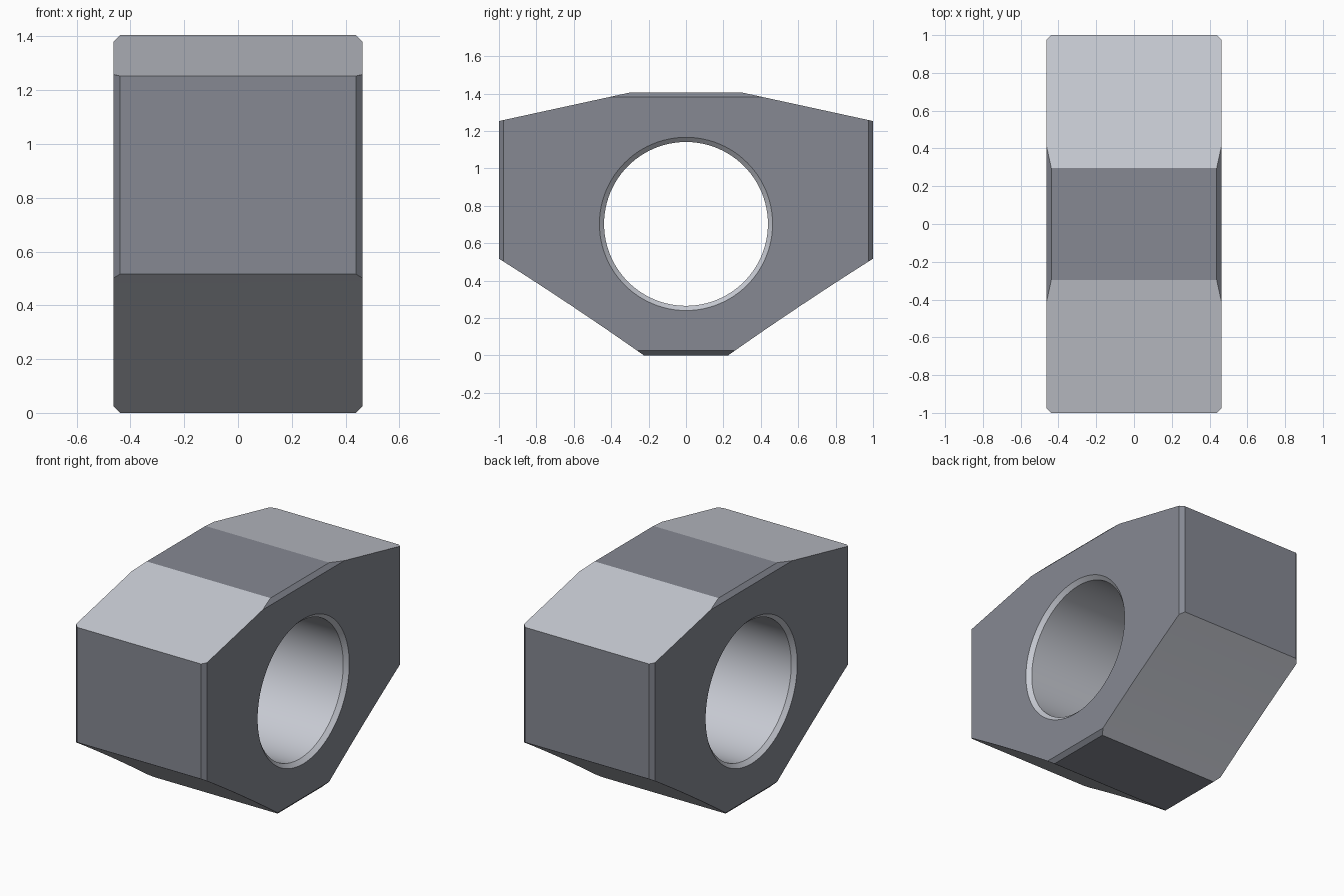
import bpy, bmesh, math
from mathutils import Vector

if "Cube" in bpy.data.objects:
    bpy.data.objects.remove(bpy.data.objects["Cube"])

HALF, CH = 0.463, 0.025      # half thickness, chamfer size
TOP, MID = 1.406, 0.703      # height, bore centre
BORE = 0.438


def make_object(name, bm):
    bmesh.ops.recalc_face_normals(bm, faces=bm.faces)
    mesh = bpy.data.meshes.new(name)
    bm.to_mesh(mesh)
    bm.free()
    obj = bpy.data.objects.new(name, mesh)
    bpy.context.collection.objects.link(obj)
    return obj


def make_material(name, rgb):
    mat = bpy.data.materials.new(name)
    mat.diffuse_color = (*rgb, 1)
    mat.use_nodes = True
    mat.node_tree.nodes["Principled BSDF"].inputs["Base Color"].default_value = mat.diffuse_color
    return mat


# Half outline (y, z) from bottom to top, lower slope very slightly hollow
a, b = Vector((0.225, 0.0)), Vector((1.0, 0.517))
inward = Vector((a.y - b.y, b.x - a.x)).normalized()
half = []
for i in range(9):
    t = i / 8
    half.append(a.lerp(b, t) + inward * 0.006 * 4 * t * (1 - t))
half += [Vector((1.0, 1.253)), Vector((0.297, TOP))]
outline = [(p.x, p.y) for p in half] + [(-p.x, p.y) for p in reversed(half)]

# Body: extruded outline
bm = bmesh.new()
face = bm.faces.new([bm.verts.new((-HALF, y, z)) for y, z in outline])
new = bmesh.ops.extrude_face_region(bm, geom=[face])["geom"]
bmesh.ops.translate(bm, vec=(2 * HALF, 0, 0),
                    verts=[v for v in new if isinstance(v, bmesh.types.BMVert)])

# Chamfers along the ends of the top, bottom and side faces
for sx in (-1, 1):
    for co, no in (((0, 0, TOP), (0, 0, 1)), ((0, 0, 0), (0, 0, -1)),
                   ((0, 1, 0), (0, 1, 0)), ((0, -1, 0), (0, -1, 0))):
        bmesh.ops.bisect_plane(
            bm, geom=bm.verts[:] + bm.edges[:] + bm.faces[:], dist=1e-6,
            plane_co=Vector(co) + Vector((sx * (HALF - CH), 0, 0)),
            plane_no=(Vector(no) + Vector((sx, 0, 0))).normalized(),
            clear_outer=True)
        bmesh.ops.holes_fill(bm, edges=[e for e in bm.edges if e.is_boundary], sides=0)
body = make_object("bored_block", bm)

# Bore cutter: cylinder with flared ends
bm = bmesh.new()
N = 96
rings = []
for x, r in ((-HALF - 0.1, BORE + CH + 0.1), (-HALF + CH, BORE),
             (HALF - CH, BORE), (HALF + 0.1, BORE + CH + 0.1)):
    rings.append([bm.verts.new((x, r * math.cos(2 * math.pi * i / N),
                                MID + r * math.sin(2 * math.pi * i / N))) for i in range(N)])
for r0, r1 in zip(rings, rings[1:]):
    for i in range(N):
        j = (i + 1) % N
        bm.faces.new((r0[i], r0[j], r1[j], r1[i]))
bm.faces.new(rings[0])
bm.faces.new(rings[-1])
cutter = make_object("bore_cutter", bm)

mod = body.modifiers.new("bore", 'BOOLEAN')
mod.operation, mod.solver, mod.object = 'DIFFERENCE', 'EXACT', cutter
bpy.context.view_layer.objects.active = body
body.select_set(True)
bpy.ops.object.modifier_apply(modifier=mod.name)
bpy.data.objects.remove(cutter)

# Dark steel outside, lighter steel on the slopes and in the bore
mesh = body.data
mesh.materials.clear()
mesh.materials.append(make_material("dark_steel", (0.237, 0.25, 0.29)))
mesh.materials.append(make_material("light_steel", (0.574, 0.593, 0.65)))
for p in mesh.polygons:
    n = [abs(c) for c in p.normal]
    slope = n[0] < 0.01 and min(n[1], n[2]) > 0.1
    bore = n[0] < 0.9 and all(
        math.hypot(mesh.vertices[v].co.y, mesh.vertices[v].co.z - MID) < BORE + CH + 0.01
        for v in p.vertices)
    p.material_index = int(slope or bore)

# Smooth bore, crisp planar edges
bpy.ops.object.shade_smooth_by_angle(angle=math.radians(8))
